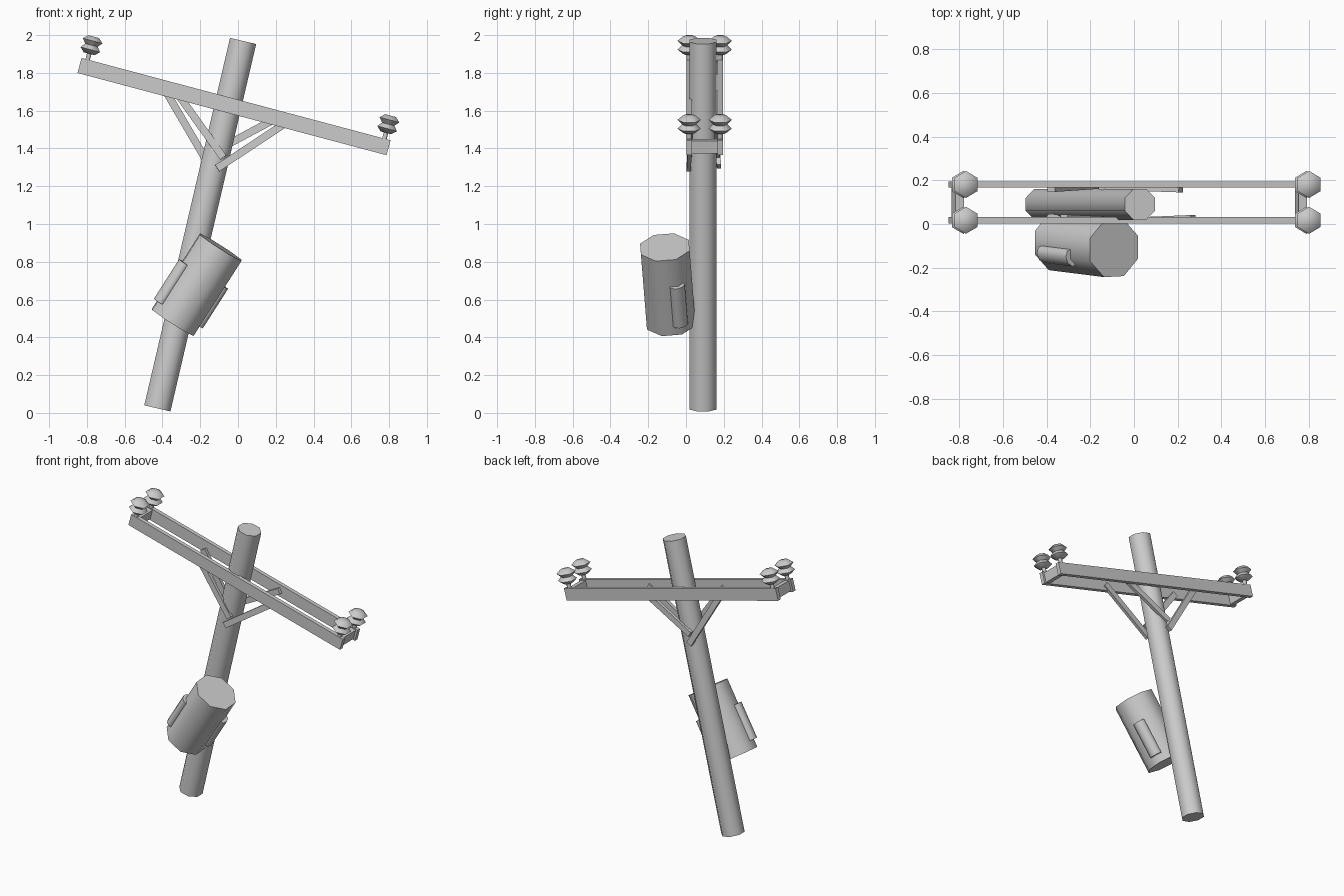
import bpy, bmesh, math
from mathutils import Vector, Matrix

if "Cube" in bpy.data.objects:
    bpy.data.objects.remove(bpy.data.objects["Cube"])

PI = math.pi


def finish(name, bm, mat, smooth=True):
    bmesh.ops.recalc_face_normals(bm, faces=bm.faces)
    me = bpy.data.meshes.new(name)
    bm.to_mesh(me)
    bm.free()
    ob = bpy.data.objects.new(name, me)
    bpy.context.collection.objects.link(ob)
    ob.matrix_world = mat
    if smooth:
        bpy.ops.object.select_all(action='DESELECT')
        ob.select_set(True)
        bpy.context.view_layer.objects.active = ob
        bpy.ops.object.shade_smooth_by_angle(angle=math.radians(60))
    return ob


def frame(p0, p1, side):
    """Matrix at the midpoint, z along p0-p1, x as near as possible to side."""
    p0, p1 = Vector(p0), Vector(p1)
    z = (p1 - p0).normalized()
    y = z.cross(Vector(side)).normalized()
    x = y.cross(z)
    m = Matrix((x, y, z)).transposed().to_4x4()
    m.translation = (p0 + p1) / 2
    return m, (p1 - p0).length


def lathe(name, profile, sides, mat, phase=0.0, squash=1.0):
    """Profile of (radius, height) turned round z, capped at both ends."""
    bm = bmesh.new()
    rings = []
    for r, h in profile:
        ring = []
        for i in range(sides):
            a = phase + 2 * PI * i / sides
            ring.append(bm.verts.new((r * squash * math.cos(a), r * math.sin(a), h)))
        rings.append(ring)
    for lo, hi in zip(rings, rings[1:]):
        for i in range(sides):
            j = (i + 1) % sides
            bm.faces.new((lo[i], lo[j], hi[j], hi[i]))
    bm.faces.new(rings[0])
    bm.faces.new(rings[-1])
    return finish(name, bm, mat)


def box(name, size, mat):
    bm = bmesh.new()
    bmesh.ops.create_cube(bm, size=1)
    bmesh.ops.scale(bm, vec=size, verts=bm.verts)
    return finish(name, bm, mat, smooth=False)


# leaning pole
POLE_Y = 0.09
foot, tip = Vector((-0.427, POLE_Y, 0.024)), Vector((0.027, POLE_Y, 1.969))
m, length = frame(foot, tip, (1, 0, 0))
lathe("pole", [(0.077, -length / 2), (0.077, length / 2)], 8, m, PI / 8)

# crossarms, end spacers and insulators, in the tilted arm frame
arm = Matrix.Translation((-0.021, 0, 1.6215)) @ Matrix.Rotation(math.radians(14.9), 4, 'Y')
for y, label in ((0.017, "front"), (0.181, "back")):
    box(f"{label}_crossarm", (1.693, 0.028, 0.082), arm @ Matrix.Translation((0, y, 0)))
    for x, side in ((-0.813, "left"), (0.813, "right")):
        at = arm @ Matrix.Translation((x, y, 0))
        lathe(f"{label}_{side}_insulator_pin", [(0.014, 0.035), (0.014, 0.085)], 6, at, PI / 6)
        lathe(f"{label}_{side}_insulator",
              [(0.034, 0.073), (0.062, 0.096), (0.039, 0.12), (0.062, 0.144), (0.034, 0.167)],
              6, at, PI / 6)
for x, side in ((-0.813, "left"), (0.813, "right")):
    box(f"{side}_arm_spacer", (0.04, 0.15, 0.068), arm @ Matrix.Translation((x, 0.099, 0)))

# diagonal braces: a front pair, and the same pair turned half round the pole
front = [((-0.11, 0.014, 1.295), (0.27, 0.03, 1.546)),
         ((-0.078, 0.02, 1.352), (-0.32, 0.032, 1.69))]
turn = Matrix.Translation((-0.05, 0.094, 1.64)) \
    @ Matrix.Rotation(PI, 4, (tip - foot).normalized()) \
    @ Matrix.Translation((0.05, -0.094, -1.64))
for i, (a, b) in enumerate(front):
    m, length = frame(a, b, (0, 1, 0))
    box(f"front_brace_{i + 1}", (0.022, 0.04, length), m)
    m, length = frame(turn @ Vector(a), turn @ Vector(b), (0, 1, 0))
    box(f"back_brace_{i + 1}", (0.022, 0.04, length), m)

# transformer tank hung on the front of the pole
m, length = frame((-0.345, -0.08, 0.48), (-0.0915, -0.112, 0.877), (1, 0, 0))
lathe("transformer_tank", [(0.14, -length / 2), (0.14, length / 2)], 8, m, PI / 8)

# cooling fins on opposite sides of the tank
for a, side in ((22, "right"), (202, "left")):
    fin = m @ Matrix.Rotation(math.radians(a), 4, 'Z') @ Matrix.Translation((0.13, 0, -0.057))
    lathe(f"{side}_cooling_fin", [(0.042, -0.124), (0.042, 0.124)], 8, fin, PI / 8, 0.75)
